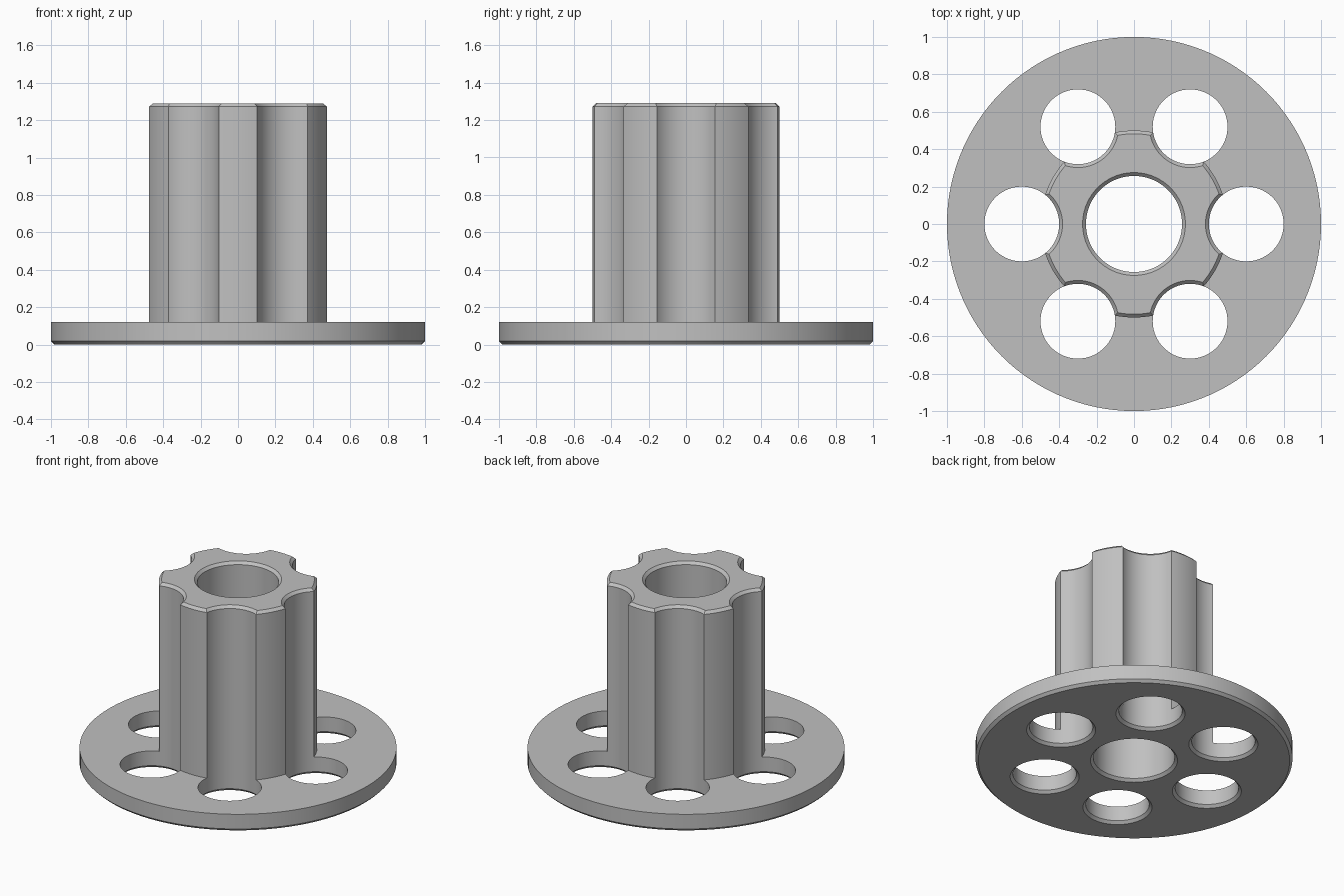
import bpy
import bmesh
from math import cos, sin, radians, tau

default_cube = bpy.data.objects.get("Cube")
if default_cube:
    bpy.data.objects.remove(default_cube)

# Main dimensions
FLANGE_R, FLANGE_H = 1.0, 0.12
HUB_R, HEIGHT = 0.5, 1.29
BORE_R, HOLE_R, HOLE_RING = 0.257, 0.2, 0.6
CHAMFER = 0.018

grey = bpy.data.materials.new("light_grey")
grey.use_nodes = True
grey.diffuse_color = (0.53, 0.53, 0.53, 1)
grey.node_tree.nodes["Principled BSDF"].inputs["Base Color"].default_value = grey.diffuse_color


def add_lathe(bm, profile, segments, cx=0, cy=0):
    """Closed solid of revolution from (radius, height) pairs, bottom to top."""
    rings = [[bm.verts.new((cx + r * cos(tau * i / segments),
                            cy + r * sin(tau * i / segments), z))
              for i in range(segments)] for r, z in profile]
    for low, high in zip(rings, rings[1:]):
        for i in range(segments):
            j = (i + 1) % segments
            bm.faces.new((low[i], low[j], high[j], high[i]))
    bm.faces.new(rings[0][::-1])
    bm.faces.new(rings[-1])


def make_object(name, bm):
    mesh = bpy.data.meshes.new(name)
    bm.to_mesh(mesh)
    bm.free()
    mesh.materials.append(grey)
    obj = bpy.data.objects.new(name, mesh)
    bpy.context.collection.objects.link(obj)
    return obj


# Flange and hub turned as one solid
bm = bmesh.new()
add_lathe(bm, [(FLANGE_R - CHAMFER, 0), (FLANGE_R, CHAMFER),
               (FLANGE_R, FLANGE_H), (HUB_R, FLANGE_H),
               (HUB_R, HEIGHT - CHAMFER), (HUB_R - CHAMFER, HEIGHT)], 120)
body = make_object("flanged_hub", bm)


# Bore and six holes that also flute the hub, flared to chamfer both ends
def drill_profile(r):
    return [(r + 2 * CHAMFER, -CHAMFER), (r, CHAMFER),
            (r, HEIGHT - CHAMFER), (r + 2 * CHAMFER, HEIGHT + CHAMFER)]


bm = bmesh.new()
add_lathe(bm, drill_profile(BORE_R), 72)
for k in range(6):
    a = radians(60 * k)
    add_lathe(bm, drill_profile(HOLE_R), 60, HOLE_RING * cos(a), HOLE_RING * sin(a))
drills = make_object("drill_cutters", bm)
drills.hide_render = True

# Cut the holes, then keep only the finished part
cut = body.modifiers.new("holes", 'BOOLEAN')
cut.operation = 'DIFFERENCE'
cut.solver = 'EXACT'
cut.object = drills
bpy.ops.object.select_all(action='DESELECT')
bpy.context.view_layer.objects.active = body
body.select_set(True)
bpy.ops.object.modifier_apply(modifier=cut.name)
bpy.data.objects.remove(drills)
bpy.ops.object.shade_smooth_by_angle(angle=radians(25))
